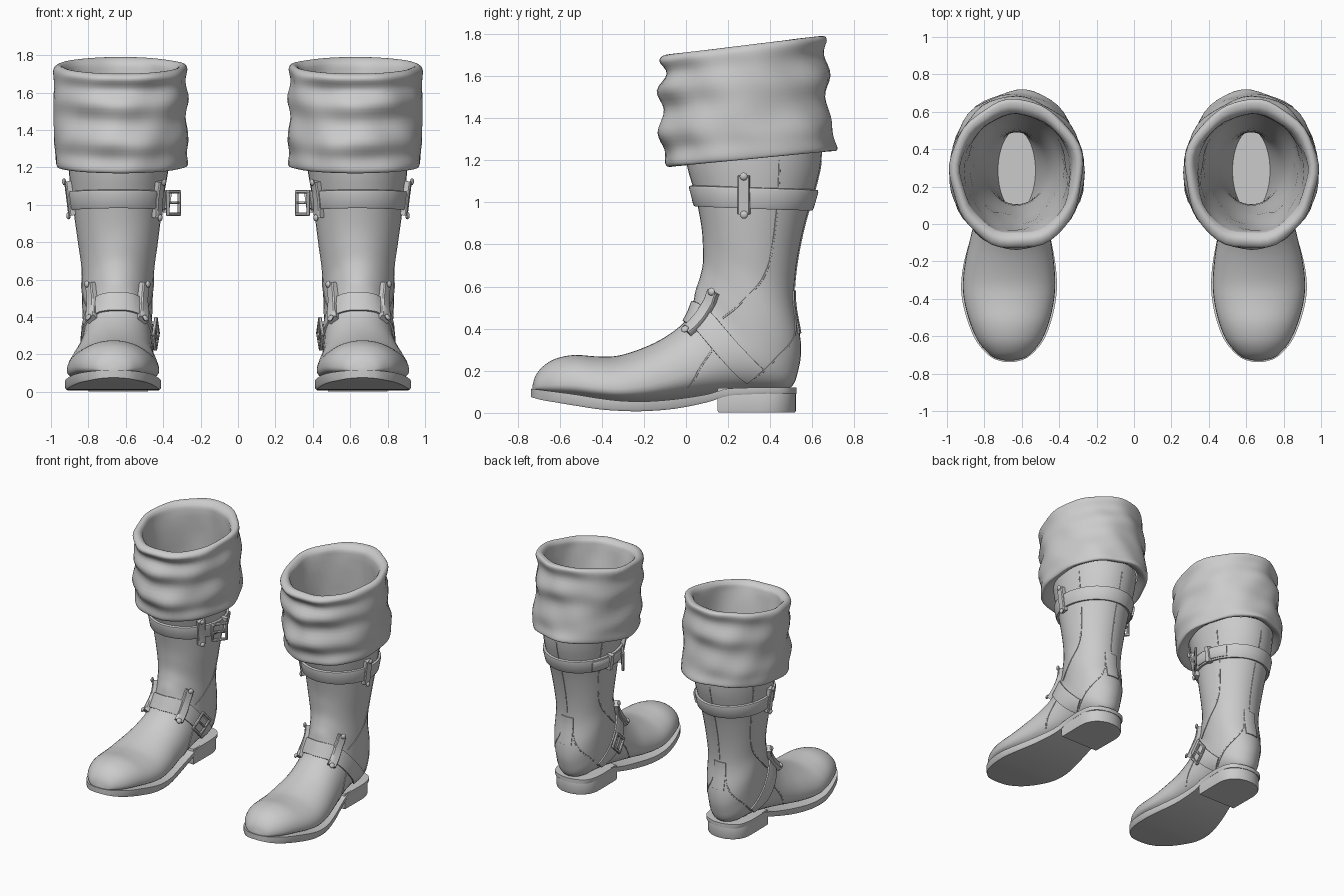
import bpy, bmesh, math
from mathutils import Vector, Matrix
from mathutils.bvhtree import BVHTree

cube = bpy.data.objects.get("Cube")
if cube:
    bpy.data.objects.remove(cube)

leather = bpy.data.materials.new("grey leather")
leather.use_nodes = True
GREY = (0.6, 0.6, 0.6, 1)
leather.diffuse_color = GREY
leather.node_tree.nodes["Principled BSDF"].inputs["Base Color"].default_value = GREY


def finish(name, bm, angle=40):
    """Turn a bmesh into a mirrored pair of parts."""
    bmesh.ops.recalc_face_normals(bm, faces=bm.faces)
    mesh = bpy.data.meshes.new(name)
    bm.to_mesh(mesh)
    bm.free()
    mesh.materials.append(leather)
    ob = bpy.data.objects.new(name, mesh)
    bpy.context.collection.objects.link(ob)
    mod = ob.modifiers.new("Pair", 'MIRROR')
    mod.use_mirror_merge = False
    bpy.ops.object.select_all(action='DESELECT')
    ob.select_set(True)
    bpy.context.view_layer.objects.active = ob
    bpy.ops.object.shade_smooth_by_angle(angle=math.radians(angle))
    return ob


def spline(rows, steps, closed=False):
    """Catmull-Rom through rows of numbers."""
    n, out = len(rows), []
    pick = (lambda i: rows[i % n]) if closed else (lambda i: rows[max(0, min(n - 1, i))])
    for i in range(n if closed else n - 1):
        for k in range(steps):
            t = k / steps
            out.append([0.5 * (2 * b + (c - a) * t + (2 * a - 5 * b + 4 * c - d) * t * t
                               + (3 * b - a - 3 * c + d) * t ** 3)
                        for a, b, c, d in zip(*(pick(i + j) for j in (-1, 0, 1, 2)))])
    return out if closed else out + [list(rows[-1])]


def skin(bm, rings, wrap=True, loop=False):
    """Join rows of points with quads."""
    rows = [[bm.verts.new(p) for p in r] for r in rings]
    n = len(rows[0])
    for i in range(len(rows) if loop else len(rows) - 1):
        a, b = rows[i], rows[(i + 1) % len(rows)]
        for j in range(n if wrap else n - 1):
            k = (j + 1) % n
            bm.faces.new((a[j], a[k], b[k], b[j]))
    return rows


def section(front_y, front_z, back_y, back_z, half, mid, cx, n=40, fold=None):
    """Oval ring between a front/top point and a back/bottom point."""
    pts = []
    for i in range(n):
        a = math.tau * i / n
        c, s = math.cos(a), math.sin(a)
        t = mid + (1 - mid) * s if s >= 0 else mid - mid * abs(s) ** (0.5 + mid)
        p = Vector((cx + half * c, back_y + (front_y - back_y) * t, back_z + (front_z - back_z) * t))
        if fold:
            k = 1 + fold(a, p.z)
            p.x = cx + (p.x - cx) * k
            p.y = 0.3 + (p.y - 0.3) * k
        pts.append(p)
    return pts


# Boot upper: toe, instep, ankle and shaft
upper_rows = [
    (-.73, .125, -.73, .10, .02, .3, .665), (-.715, .175, -.715, .10, .08, .3, .665),
    (-.68, .22, -.68, .09, .125, .3, .665), (-.62, .257, -.62, .08, .172, .3, .665),
    (-.53, .275, -.53, .07, .21, .3, .666), (-.42, .268, -.42, .055, .238, .3, .668),
    (-.32, .272, -.31, .045, .247, .3, .668), (-.2, .31, -.18, .045, .235, .32, .665),
    (-.1, .36, -.05, .06, .213, .34, .66), (-.01, .43, .1, .08, .195, .38, .65),
    (.03, .51, .27, .1, .185, .42, .645), (.045, .58, .48, .11, .182, .46, .645),
    (.065, .64, .535, .21, .187, .5, .645), (.08, .71, .545, .34, .19, .5, .645),
    (.08, .79, .515, .53, .195, .5, .642), (.075, .87, .525, .7, .212, .5, .642),
    (.06, .96, .56, .88, .23, .5, .643), (.04, 1.05, .6, 1.02, .245, .5, .643),
    (.01, 1.15, .635, 1.15, .262, .5, .64), (-.01, 1.25, .65, 1.27, .275, .5, .635)]
bm = bmesh.new()
rows = skin(bm, [section(*r) for r in spline(upper_rows, 4)])
bm.faces.new(rows[0])
bmesh.ops.recalc_face_normals(bm, faces=bm.faces)
surface = BVHTree.FromBMesh(bm)
finish("boot_upper", bm)


# Rumpled cuff, turning over the rim into the lining
def creases(a, z):
    if z < 1.15:
        return 0
    return (.014 * math.sin(5 * a + 9 * z) + .010 * math.sin(9 * a - 17 * z)
            + .010 * math.sin(3 * a + 31 * z))


cuff_rows = [(0, 1.22, .645, 1.27, .275), (-.07, 1.17, .69, 1.245, .335), (-.10, 1.185, .715, 1.255, .352),
             (-.10, 1.25, .705, 1.31, .352), (-.13, 1.33, .695, 1.38, .36), (-.10, 1.44, .67, 1.50, .35),
             (-.13, 1.53, .68, 1.6, .362), (-.10, 1.61, .65, 1.70, .35), (-.135, 1.67, .665, 1.77, .355),
             (-.10, 1.70, .645, 1.79, .335), (-.06, 1.685, .60, 1.77, .305), (-.04, 1.62, .585, 1.68, .29),
             (.04, 1.2, .60, 1.2, .24), (.1, .8, .51, .8, .185), (.1, .5, .49, .5, .15), (.07, .16, .5, .16, .1)]
bm = bmesh.new()
rows = skin(bm, [section(*r, .5, .627, 48, creases) for r in spline(cuff_rows, 4)])
bm.faces.new(rows[-1])
finish("cuff_and_lining", bm, 60)

# Sole with a welt edge: y, top, bottom, half width, centre x
sole_rows = [(-.737, .115, .075, .03, .665), (-.72, .113, .07, .085, .665), (-.68, .108, .06, .135, .665),
             (-.62, .1, .05, .182, .665), (-.53, .088, .035, .22, .666), (-.42, .07, .018, .248, .668),
             (-.32, .058, .01, .256, .668), (-.2, .054, .008, .243, .665), (-.05, .065, .02, .208, .658),
             (.1, .088, .05, .175, .645), (.2, .115, .08, .165, .64), (.35, .12, .09, .168, .64),
             (.45, .12, .09, .15, .64), (.5, .12, .09, .105, .64), (.525, .12, .09, .03, .64)]
bm = bmesh.new()
rows = skin(bm, [[(cx + sx * w, y, z) for sx, z in ((-.97, lo), (.97, lo), (1, lo + .01), (1, hi), (-1, hi), (-1, lo + .01))]
                 for y, hi, lo, w, cx in spline(sole_rows, 4)])
bm.faces.new(rows[0])
bm.faces.new(rows[-1])
finish("sole", bm)

# Heel block: straight front, rounded back
bm = bmesh.new()
arc = [math.pi * i / 20 for i in range(21)]
outline = [(.16, .15)] + [(.162 * math.cos(a), .35 + .172 * math.sin(a) ** .8) for a in arc] + [(-.16, .15)]
rows = skin(bm, [[(.64 + x * k, .33 + (y - .33) * k, z) for x, y in outline]
                 for k, z in ((.98, .002), (1, .012), (1, .108), (.98, .118))])
bm.faces.new(rows[0])
bm.faces.new(rows[-1])
finish("heel", bm)


# Straps, seams and patches that follow the upper
def hug(p, lift):
    loc, n, _, _ = surface.find_nearest(Vector(p))
    return loc + n * lift, n


def strap(bm, path, width, lift, steps=6, closed=False):
    pts = [Vector(p) for p in spline(path, steps, closed)]
    rings, n = [], len(pts)
    for i in range(n):
        nxt, prv = (pts[(i + 1) % n], pts[i - 1]) if closed else (pts[min(i + 1, n - 1)], pts[max(i - 1, 0)])
        base, normal = hug(pts[i], 0)
        side = normal.cross(nxt - prv).normalized() * width
        cross = ((-.5, -.01), (-.5, lift * .8), (-.4, lift), (0, lift), (.4, lift), (.5, lift * .8), (.5, -.01))
        ends = [-.01] if not closed and i in (0, n - 1) else []
        ring = [hug(base + side * u, h)[0] for u, h in cross]
        sunk = [hug(base + side * u, -.01)[0] for u, h in cross]
        rings += [sunk, ring] if ends and i == 0 else [ring, sunk] if ends else [ring]
    skin(bm, rings, False, closed)


def across(path, cx=.645):
    return [(2 * cx - x, y, z) for x, y, z in path]


def rivet(bm, p, lift):
    loc, n = hug(p, lift)
    m = Matrix.Translation(loc) @ n.to_track_quat('Z', 'Y').to_matrix().to_4x4() @ Matrix.Diagonal((1, 1, .6, 1))
    bmesh.ops.create_uvsphere(bm, u_segments=12, v_segments=6, radius=.019, matrix=m)


# Calf strap
bm = bmesh.new()
strap(bm, [(.643 + .25 * math.cos(a), .32 + .29 * math.sin(a), 1.02 - .01 * math.sin(a))
           for a in (math.tau * i / 16 for i in range(16))], .1, .02, 4, True)
finish("calf_strap", bm)

# Instep strap running down to the heel on both sides
instep = [(.81, .33, .16), (.84, .2, .3), (.81, .08, .44)]
bm = bmesh.new()
strap(bm, instep + [(.74, .01, .485), (.645, -.01, .49), (.55, .01, .485)] + across(instep)[::-1], .11, .012)
finish("instep_strap", bm)

# Riveted keepers over the straps
outer_calf = [(.91, .275, .94), (.91, .275, 1.03), (.91, .275, 1.125)]
inner_calf = [(.42, .17, .93), (.42, .16, 1.03), (.42, .15, 1.125)]
outer_instep = [(.79, 0, .39), (.81, .06, .48), (.80, .125, .575)]
bm = bmesh.new()
for path in (outer_calf, inner_calf, outer_instep, across(outer_instep)):
    strap(bm, path, .055, .032)
    rivet(bm, path[0], .034)
    rivet(bm, path[-1], .034)
finish("strap_keepers", bm)


# Buckles
def bar(bm, a, b, r):
    d = b - a
    m = Matrix.Translation((a + b) / 2) @ d.to_track_quat('Z', 'Y').to_matrix().to_4x4()
    bmesh.ops.create_cube(bm, size=1, matrix=m @ Matrix.Diagonal((r, r, d.length + r, 1)))


def buckle(name, centre, along, up, w, h):
    bm = bmesh.new()
    c, u, v = Vector(centre), Vector(along).normalized() * w / 2, Vector(up).normalized() * h / 2
    corners = [c - u - v, c + u - v, c + u + v, c - u + v]
    for i in range(4):
        bar(bm, corners[i - 1], corners[i], .018)
    bar(bm, c - u, c + u, .014)
    bmesh.ops.bevel(bm, geom=bm.edges[:], offset=.004, segments=1, affect='EDGES')
    finish(name, bm)


buckle("calf_buckle", (.345, .27, 1.01), (-.6, .8, 0), (0, 0, 1), .10, .12)
buckle("instep_buckle", (.44, .19, .31), (-.1, .6, -.7), (-.1, .7, .6), .10, .13)

# Free strap tail and loop behind the calf buckle
bm = bmesh.new()
strap(bm, [(.39, .25, 1.02), (.40, .38, 1.02), (.45, .5, 1.015)], .08, .032)
strap(bm, [(.40, .37, .96), (.40, .37, 1.02), (.40, .37, 1.08)], .03, .042)
finish("strap_tail", bm)

# Heel counter tab and seam piping
shaft_seam = [(.9, .45, 1.2), (.86, .43, .85), (.84, .38, .66), (.83, .26, .52), (.82, .17, .45)]
counter_seam = [(.81, .32, .14), (.80, .42, .25), (.74, .51, .36), (.70, .52, .45), (.69, .515, .58)]
vamp_seam = [(.85, .02, .1), (.85, .06, .2), (.84, .14, .32)]
bm = bmesh.new()
strap(bm, [(.645, .56, .38), (.645, .53, .48), (.645, .53, .58)], .1, .008)
for path in (shaft_seam, counter_seam, vamp_seam):
    strap(bm, path, .008, .004)
    strap(bm, across(path), .008, .004)
strap(bm, [(.645, .6, 1.2), (.645, .55, .85), (.645, .53, .6)], .008, .004)
finish("heel_tab_and_seams", bm)
